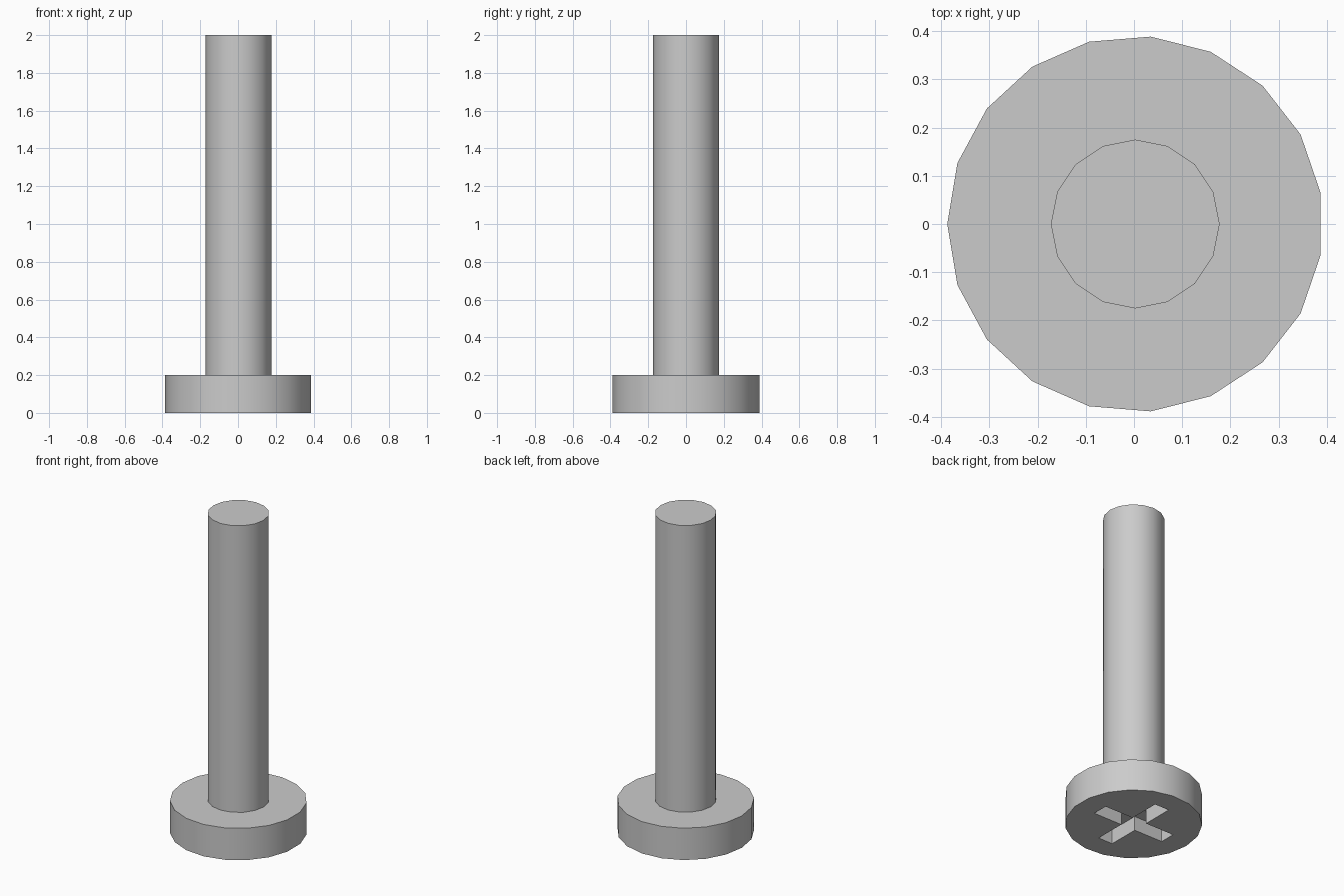
import bpy, math

default = bpy.data.objects.get("Cube")
if default:
    bpy.data.objects.remove(default, do_unlink=True)

HEAD_H, HEAD_R = 0.2, 0.39
SHAFT_R, TOP = 0.175, 2.0
ARM, WIDTH, DEPTH = 0.25, 0.1, 0.09
OFFSET = 0.0026  # odd-sided head: shift so its bounds are centred

steel = bpy.data.materials.new("grey_steel")
steel.use_nodes = True
color = (0.6, 0.6, 0.6, 1)
steel.diffuse_color = color
steel.node_tree.nodes["Principled BSDF"].inputs["Base Color"].default_value = color


def cylinder(name, sides, radius, z0, z1, turn=0):
    bpy.ops.mesh.primitive_cylinder_add(
        vertices=sides, radius=radius, depth=z1 - z0,
        location=(OFFSET, 0, (z0 + z1) / 2), rotation=(0, 0, turn))
    obj = bpy.context.object
    obj.name = name
    obj.data.materials.append(steel)
    return obj


def smooth(obj):
    bpy.ops.object.select_all(action='DESELECT')
    obj.select_set(True)
    bpy.context.view_layer.objects.active = obj
    bpy.ops.object.shade_smooth_by_angle(angle=math.radians(30))


# Head with one corner pointing to -x
head = cylinder("screw_head", 19, HEAD_R, 0, HEAD_H, math.pi / 2)

# Cross recess cut into the underside of the head
for name, sx, sy in (("slot_cutter_x", ARM, WIDTH / 2), ("slot_cutter_y", WIDTH / 2, ARM)):
    bpy.ops.mesh.primitive_cube_add(size=2, location=(OFFSET, 0, 0))
    cutter = bpy.context.object
    cutter.name = name
    cutter.scale = (sx, sy, DEPTH)
    cutter.data.materials.append(steel)
    cut = head.modifiers.new(name, 'BOOLEAN')
    cut.operation = 'DIFFERENCE'
    cut.solver = 'EXACT'
    cut.object = cutter
    bpy.context.view_layer.objects.active = head
    bpy.ops.object.modifier_apply(modifier=cut.name)
    bpy.data.objects.remove(cutter, do_unlink=True)
smooth(head)

# Plain shaft standing on the head
shaft = cylinder("screw_shaft", 16, SHAFT_R, HEAD_H, TOP)
smooth(shaft)
